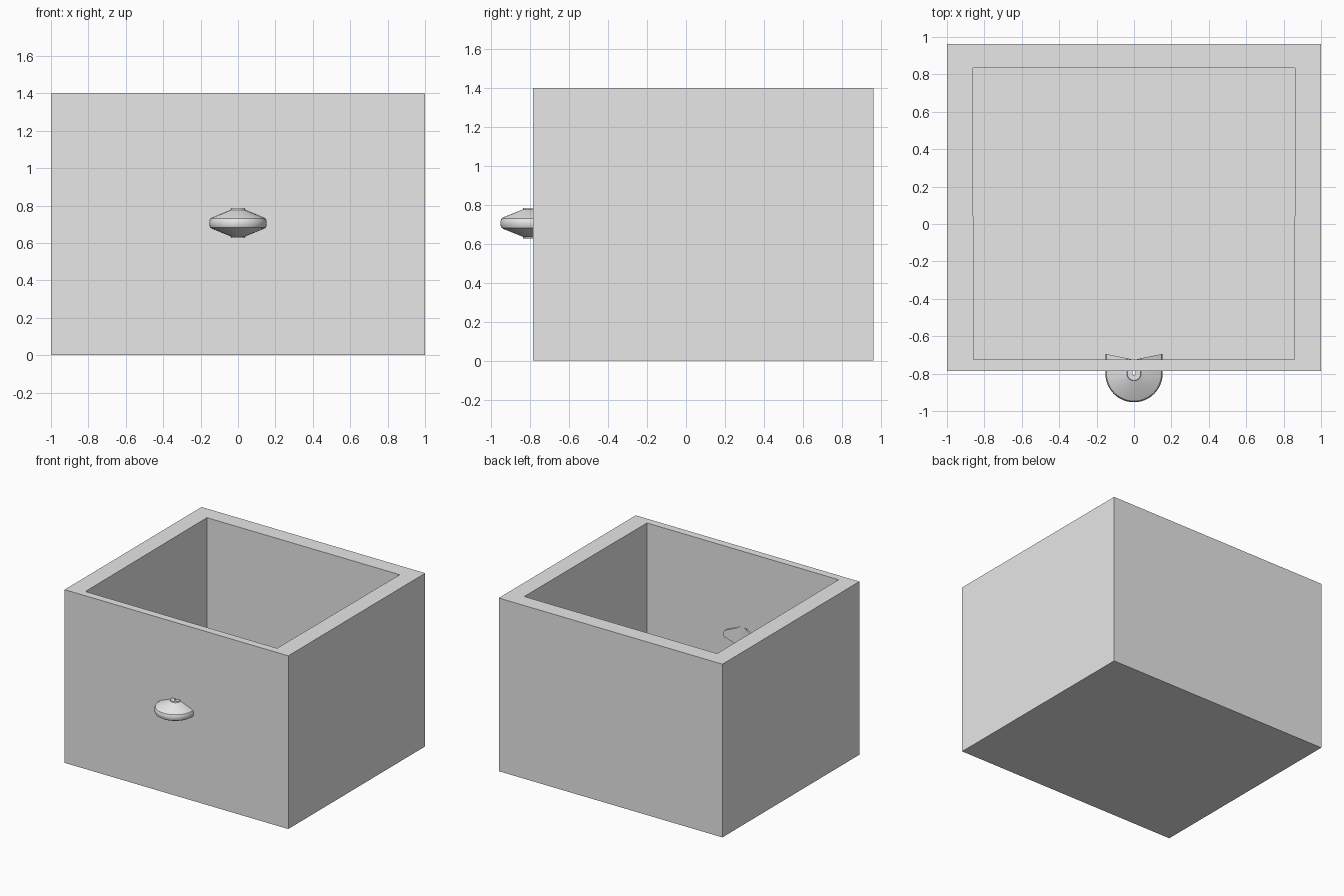
import bpy, bmesh, math

if "Cube" in bpy.data.objects:
    bpy.data.objects.remove(bpy.data.objects["Cube"])

grey = bpy.data.materials.new("light grey")
grey.diffuse_color = (0.8, 0.8, 0.8, 1)
grey.use_nodes = True
grey.node_tree.nodes["Principled BSDF"].inputs["Base Color"].default_value = grey.diffuse_color


def finish(name, bm):
    bmesh.ops.recalc_face_normals(bm, faces=bm.faces)
    mesh = bpy.data.meshes.new(name)
    bm.to_mesh(mesh)
    bm.free()
    mesh.materials.append(grey)
    obj = bpy.data.objects.new(name, mesh)
    bpy.context.collection.objects.link(obj)
    return obj


# Open drawer box: thin front wall, thick sides and back, solid floor
HEIGHT, FLOOR = 1.4, 0.1
outer = [(-1, -0.786), (1, -0.786), (1, 0.963), (-1, 0.963)]
inner = [(-0.857, -0.725), (0.857, -0.725), (0.862, 0.834), (-0.862, 0.834)]
bm = bmesh.new()
loops = [[bm.verts.new((x, y, z)) for x, y in outline]
         for outline, z in ((outer, 0), (outer, HEIGHT), (inner, HEIGHT), (inner, FLOOR))]
for a, b in zip(loops, loops[1:]):
    for i in range(4):
        j = (i + 1) % 4
        bm.faces.new((a[i], a[j], b[j], b[i]))
bm.faces.new(loops[0])
bm.faces.new(loops[-1])
finish("drawer_box", bm)

# Knob: a lens-shaped section swept round a U, its ends passing through the front wall
CENTRE_Y, CENTRE_Z, STEPS = -0.80, 0.706, 24
half = [(0.153, 0.010), (0.147, 0.024), (0.138, 0.030), (0.038, 0.070),
        (0.036, 0.078), (0.008, 0.078)]
section = half + [(r, -z) for r, z in reversed(half)]
bm = bmesh.new()
rings = []


def add_end(side):
    rings.append([bm.verts.new((side * (r + 0.008), -0.725 + 0.2 * r, CENTRE_Z + z))
                  if r < 0.01 else
                  bm.verts.new((side * r, -0.725 + 0.2 * r, CENTRE_Z + z))
                  for r, z in section])


add_end(-1)
for i in range(STEPS + 1):
    a = math.pi + math.pi * i / STEPS
    rings.append([bm.verts.new((r * math.cos(a), CENTRE_Y + r * math.sin(a), CENTRE_Z + z))
                  for r, z in section])
add_end(1)
n = len(section)
for a, b in zip(rings, rings[1:]):
    for i in range(n):
        j = (i + 1) % n
        bm.faces.new((a[i], a[j], b[j], b[i]))
bm.faces.new(rings[0])
bm.faces.new(rings[-1])
knob = finish("knob", bm)
bpy.context.view_layer.objects.active = knob
knob.select_set(True)
bpy.ops.object.shade_smooth_by_angle(angle=math.radians(25))
